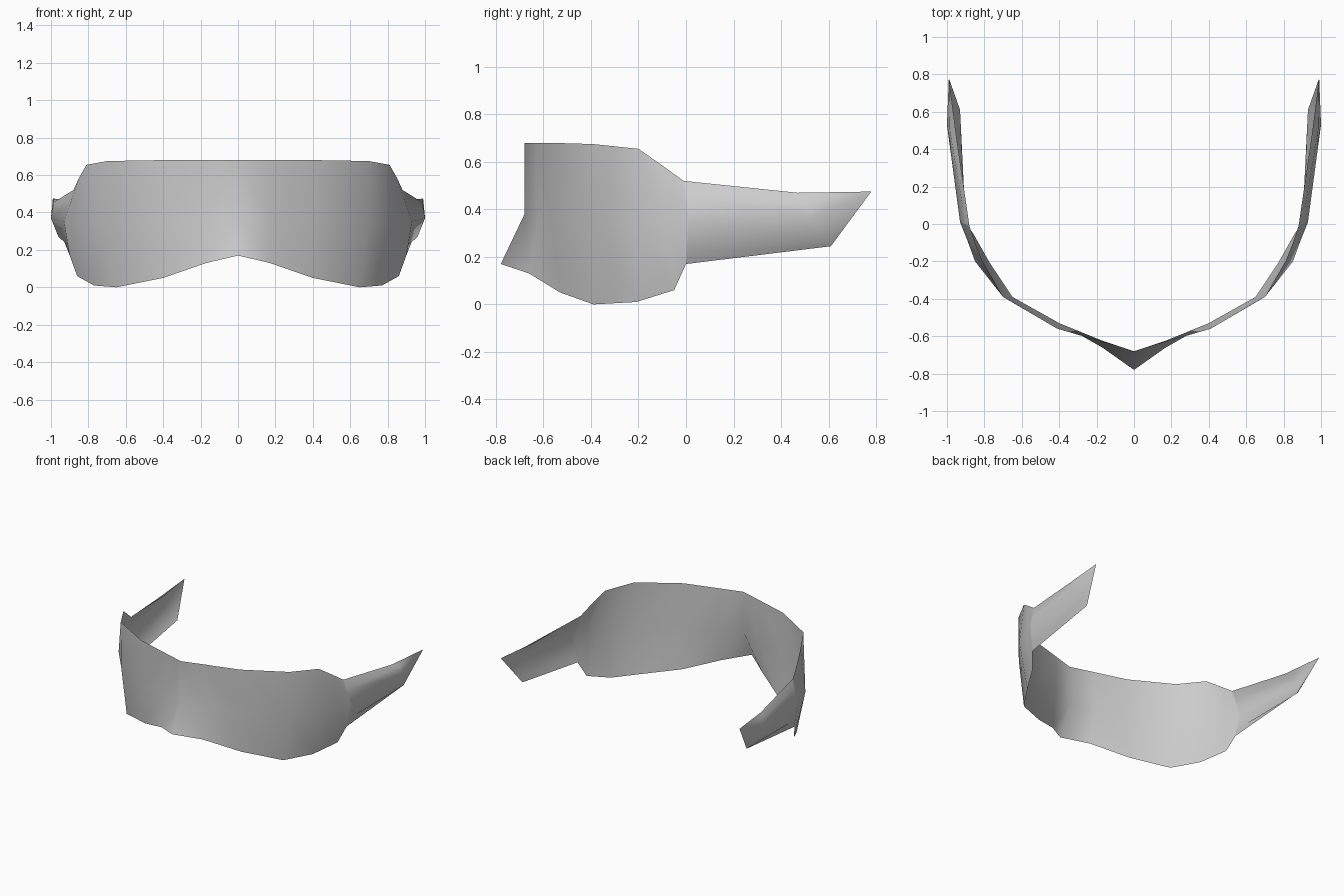
import bpy
import bmesh
from mathutils import Vector

old = bpy.data.objects.get("Cube")
if old:
    bpy.data.objects.remove(old)


def make_material(name, colour):
    mat = bpy.data.materials.new(name)
    mat.use_nodes = True
    mat.diffuse_color = colour
    mat.node_tree.nodes["Principled BSDF"].inputs["Base Color"].default_value = colour
    return mat


grey = make_material("plain grey", (0.6, 0.6, 0.6, 1))


def loft(name, columns, tip=None):
    """Skin a sheet across columns listed top to bottom, then mirror it."""
    bm = bmesh.new()
    rows = [[bm.verts.new(p) for p in column] for column in columns]
    for a, b in zip(rows, rows[1:]):
        for i in range(len(a) - 1):
            bm.faces.new((a[i], a[i + 1], b[i + 1], b[i]))
    # Close the last column to a single point
    if tip:
        end = bm.verts.new(tip)
        for upper, lower in zip(rows[-1], rows[-1][1:]):
            bm.faces.new((upper, lower, end))
    for face in bm.faces:
        face.smooth = True
    mesh = bpy.data.meshes.new(name)
    bm.to_mesh(mesh)
    bm.free()
    obj = bpy.data.objects.new(name, mesh)
    bpy.context.collection.objects.link(obj)
    mesh.materials.append(grey)
    mirror = obj.modifiers.new("left and right", "MIRROR")
    mirror.use_clip = True
    mirror.merge_threshold = 0.001
    return obj


# Seam where the lens meets each arm
seam = [(0.88, -0.01, 0.52), (0.93, 0.01, 0.35), (0.90, 0.0, 0.17)]

# Wraparound lens: top edge, middle and bottom edge, from the nose outwards
lens_columns = [
    [(0, -0.68, 0.68), (0, -0.68, 0.38), (0, -0.78, 0.17)],
    [(0.17, -0.63, 0.68), (0.18, -0.62, 0.36), (0.17, -0.66, 0.13)],
    [(0.41, -0.56, 0.68), (0.41, -0.56, 0.35), (0.40, -0.53, 0.05)],
    [(0.70, -0.39, 0.675), (0.70, -0.385, 0.34), (0.65, -0.39, 0)],
    [(0.81, -0.2, 0.655), (0.85, -0.2, 0.34), (0.77, -0.21, 0.01)],
    [(0.85, -0.1, 0.585), (0.89, -0.09, 0.34), (0.86, -0.05, 0.06)],
    seam,
]
loft("lens", lens_columns)

# Side arms: tapered sheets with rolled edges ending in a raised point
top, middle, bottom = (Vector(p) for p in seam)
arm_root = [top, top.lerp(middle, 0.4), middle, middle.lerp(bottom, 0.7), bottom]
arm_end = [
    (0.95, 0.47, 0.47),
    (0.985, 0.5, 0.455),
    (1.0, 0.53, 0.37),
    (0.96, 0.59, 0.27),
    (0.93, 0.61, 0.245),
]
loft("side_arms", [arm_root, arm_end], tip=(0.99, 0.78, 0.475))
